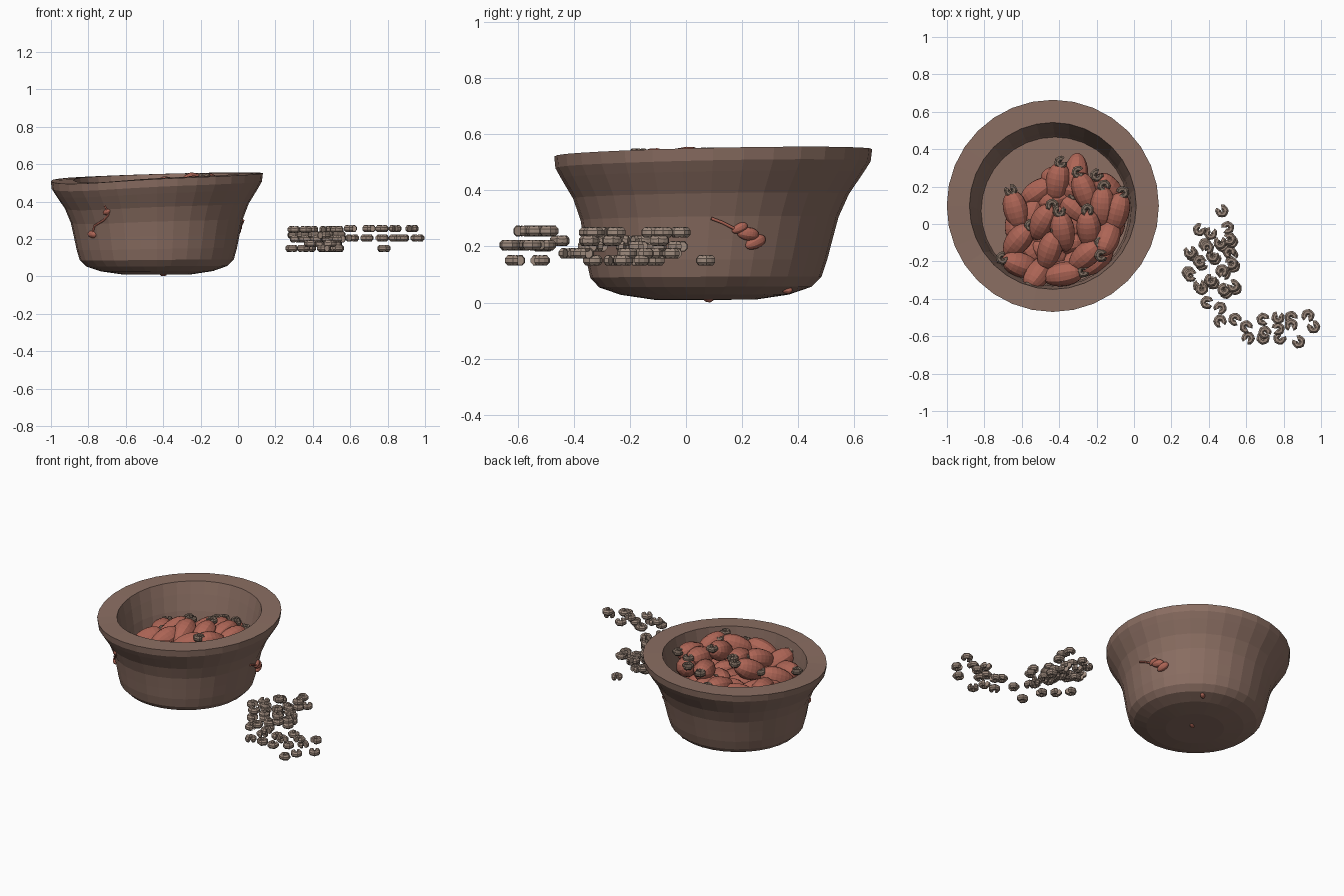
import bpy, bmesh, math, random
from mathutils import Vector, Matrix

random.seed(4)
cube = bpy.data.objects.get("Cube")
if cube:
    bpy.data.objects.remove(cube)


def make_material(name, color):
    mat = bpy.data.materials.new(name)
    mat.use_nodes = True
    mat.diffuse_color = (*color, 1)
    shader = next(n for n in mat.node_tree.nodes if n.type == 'BSDF_PRINCIPLED')
    shader.inputs["Base Color"].default_value = (*color, 1)
    return mat


clay = make_material("brown clay", (0.258, 0.157, 0.123))
red = make_material("dull red", (0.42, 0.13, 0.092))
stem_brown = make_material("dark stem", (0.21, 0.15, 0.115))
grey_brown = make_material("grey brown", (0.34, 0.255, 0.205))


def loft(bm, rings):
    """Skin successive rings of points and cap both ends."""
    loops = [[bm.verts.new(p) for p in ring] for ring in rings]
    count = len(loops[0])
    for low, high in zip(loops, loops[1:]):
        for i in range(count):
            j = (i + 1) % count
            bm.faces.new((low[i], low[j], high[j], high[i]))
    bm.faces.new(loops[0][::-1])
    bm.faces.new(loops[-1])
    bmesh.ops.recalc_face_normals(bm, faces=bm.faces)


def make_mesh(name, rings, mat):
    bm = bmesh.new()
    loft(bm, rings)
    mesh = bpy.data.meshes.new(name)
    bm.to_mesh(mesh)
    bm.free()
    mesh.materials.append(mat)
    return mesh


def place(name, mesh, matrix):
    obj = bpy.data.objects.new(name, mesh)
    bpy.context.collection.objects.link(obj)
    obj.matrix_world = matrix
    return obj


def circle(radius, z, sides, center=(0, 0)):
    return [(center[0] + radius * math.cos(math.tau * i / sides),
             center[1] + radius * math.sin(math.tau * i / sides), z)
            for i in range(sides)]


# Bowl: thick walled lathe with a rounded base, a tilted rim and a slight dip at front left
CX, CY = -0.434, 0.097
outer = [(0.18, 0.01), (0.3, 0.028), (0.378, 0.055), (0.412, 0.09), (0.429, 0.15),
         (0.443, 0.22), (0.46, 0.3), (0.492, 0.38), (0.54, 0.455), (0.562, 0.492),
         (0.567, 0.535)]
inner = [(0.446, 0.537), (0.43, 0.46), (0.412, 0.36), (0.402, 0.27), (0.395, 0.25)]


def tilt(p):
    x, y, z = p
    dip = 0.02 * max(0, math.cos(math.atan2(y, x) - math.radians(215))) ** 4
    return (CX + x, CY + y, z + (0.03 * x + 0.022 * y - dip) * z / 0.54)


bowl_rings = []
for radius, z in outer:
    shift = -0.032 * (1 - min(z / 0.5, 1))
    bowl_rings.append([tilt(p) for p in circle(radius, z, 32, (0, shift))])
for radius, z in inner:
    depth = (0.54 - z) / 0.3
    bowl_rings.append([tilt(p) for p in circle(radius, z, 32, (0.012 * depth, -0.028 * depth))])
place("bowl", make_mesh("bowl", bowl_rings, clay), Matrix())


# Pod: ribbed oval along z, slimmer toward the tip, with the stem end on top
def pod_rings():
    rings = []
    for k in range(11):
        t = math.radians(10 + 16 * k)
        radius = 0.066 * math.sin(t) * (1 - 0.1 * math.cos(t))
        ring = circle(radius, -0.112 * math.cos(t), 18)
        rings.append([(x * (0.96 if i % 2 else 1), y * (0.96 if i % 2 else 1), z)
                      for i, (x, y, z) in enumerate(ring)])
    return rings


# Hooked stem: a stubby, nearly closed ring with knobbly segments and a flat top
def hook_rings():
    rings = []
    for k in range(11):
        a = math.radians(31 * k)
        thick = 0.0185 if k % 2 else 0.016
        ring = []
        for i in range(8):
            b = math.tau * (i + 0.5) / 8
            reach = 0.0195 + thick * math.cos(b)
            ring.append((reach * math.cos(a), reach * math.sin(a), 1.1 * thick * math.sin(b)))
        rings.append(ring)
    return rings


pod_mesh = make_mesh("pod", pod_rings(), red)
hook_mesh = make_mesh("hooked_stem", hook_rings(), stem_brown)
loose_mesh = make_mesh("loose_stem", hook_rings(), grey_brown)


def add_pod(label, position, heading, pitch, scale=1.0, with_stem=True):
    a, e = math.radians(heading), math.radians(pitch)
    axis = Vector((math.cos(a) * math.cos(e), math.sin(a) * math.cos(e), math.sin(e)))
    turn = axis.to_track_quat('Z', 'Y').to_matrix().to_4x4()
    base = Matrix.Translation(position) @ turn
    place(f"pod_{label}", pod_mesh, base @ Matrix.Scale(scale, 4))
    if with_stem:
        spin = Matrix.Rotation(random.uniform(0, math.tau), 4, 'Z')
        tip = Vector(position) + axis * 0.114 * scale + Vector((0, 0, 0.012))
        place(f"pod_stem_{label}", hook_mesh, Matrix.Translation(tip) @ spin)


# Visible top layer of the heap: x, y, heading of the stem end
top_pods = [(-.31, .27, 265), (-.41, .22, 80), (-.63, .07, 105), (-.49, .01, 60),
            (-.62, -.09, 50), (-.38, -.04, 100), (-.26, .17, 110), (-.17, .09, 85),
            (-.24, -.03, 95), (-.13, .18, 130), (-.09, .06, 75), (-.26, -.17, 40),
            (-.14, -.07, 250), (-.45, -.14, 70), (-.6, -.22, 160), (-.38, -.27, 10),
            (-.51, -.26, 235)]
for n, (x, y, heading) in enumerate(top_pods):
    drop = 0.75 * (x + 0.22) ** 2 + y ** 2 * (2.0 if y > 0 else 0.6)
    add_pod(f"top_{n}", (x, y, 0.48 - 0.85 * drop), heading, random.uniform(5, 26))

# Lower layer that fills the heap
for n in range(22):
    a, r = n * 2.4, 0.28 * math.sqrt((n + 0.5) / 22)
    spot = (-0.38 + r * math.cos(a), -0.01 + r * math.sin(a), 0.32 + 0.01 * (n % 4))
    add_pod(f"lower_{n}", spot, math.degrees(a) + 90, random.uniform(-15, 15), 0.95, False)


# Pods that break through the outside of the bowl
def on_wall(degrees, z, lift=0.0):
    a = math.radians(degrees)
    for (r0, z0), (r1, z1) in zip(outer, outer[1:]):
        if z0 <= z <= z1:
            r = r0 + (r1 - r0) * (z - z0) / (z1 - z0) + lift
    return Vector((CX + r * math.cos(a), CY - 0.015 + r * math.sin(a), z))


def add_strand(name, path):
    curve = bpy.data.curves.new(name, 'CURVE')
    curve.dimensions = '3D'
    curve.bevel_depth = 0.006
    curve.bevel_resolution = 1
    curve.use_fill_caps = True
    spline = curve.splines.new('POLY')
    spline.points.add(len(path) - 1)
    for point, (degrees, z) in zip(spline.points, path):
        point.co = (*on_wall(degrees, z, 0.003), 1)
    curve.materials.append(red)
    place(name, curve, Matrix())


add_strand("side_strand", [(1, 0.3), (6, 0.285), (11, 0.265), (17, 0.25)])
add_strand("front_strand", [(-141, 0.22), (-137, 0.27), (-128, 0.3), (-123, 0.33), (-124, 0.38)])
for n, (degrees, z, scale) in enumerate([(14, .265, .27), (18, .245, .36), (22, .215, .36),
                                         (-141, .225, .3), (-124, .345, .22)]):
    add_pod(f"poking_{n}", on_wall(degrees, z), degrees + 90, 25 - 30 * (n % 2), scale, False)
for n, spot in enumerate([(-0.4, 0.08, 0.015), (-0.25, 0.36, 0.045)]):
    add_pod(f"base_poking_{n}", spot, 40, 0, 0.22, False)

# Loose stems floating beside the bowl, stacked at a few levels
loose_spots = [(.47, .07), (.35, -.03), (.5, -.02), (.41, -.05), (.3, -.15), (.38, -.11),
               (.46, -.1), (.51, -.08), (.51, -.15), (.35, -.2), (.29, -.26), (.42, -.17),
               (.47, -.25), (.52, -.21), (.41, -.3), (.35, -.33), (.48, -.35), (.53, -.33),
               (.39, -.42), (.46, -.45), (.46, -.52), (.54, -.51), (.61, -.61), (.6, -.55),
               (.69, -.51), (.77, -.5), (.84, -.5), (.93, -.49), (.96, -.55), (.7, -.58),
               (.77, -.56), (.84, -.54), (.69, -.61), (.78, -.61), (.88, -.63)]
levels = [0.15, 0.2, 0.25, 0.175, 0.22]
for n, (x, y) in enumerate(loose_spots):
    z = levels[n % 5] if x < 0.58 else (0.255 if n % 2 else 0.205)
    if x == .78:
        z = 0.15
    spin = Matrix.Rotation(random.uniform(0, math.tau), 4, 'Z')
    place(f"loose_stem_{n}", loose_mesh, Matrix.Translation((x, y, z)) @ spin)
    if x < 0.55 and -0.4 < y < -0.06:
        under = Matrix.Translation((x + 0.012, y - 0.015, levels[(n + 2) % 5]))
        place(f"loose_stem_under_{n}", loose_mesh, under @ spin)
